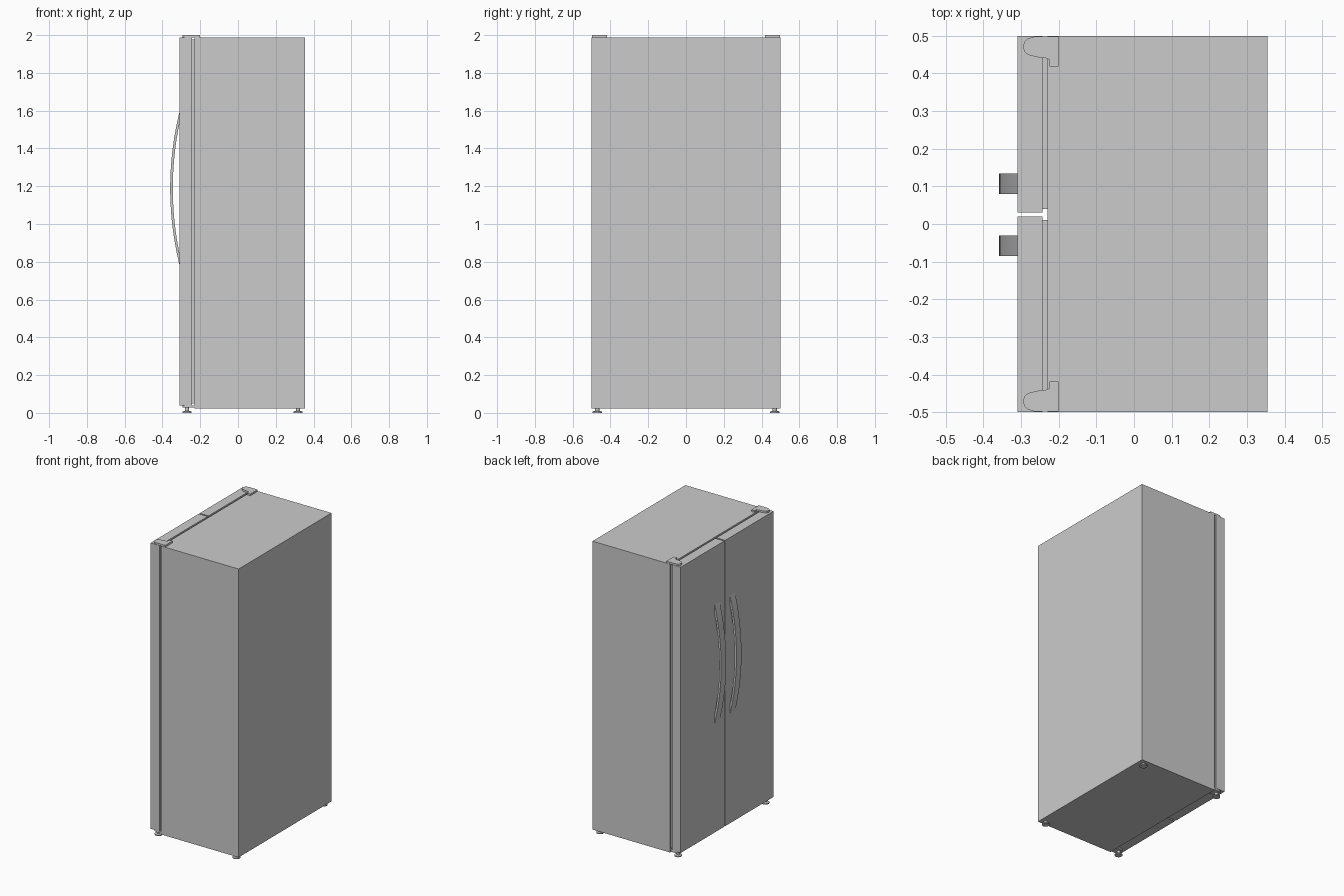
import bpy, bmesh, math

cube = bpy.data.objects.get("Cube")
if cube:
    bpy.data.objects.remove(cube, do_unlink=True)

GREY = (0.6, 0.6, 0.6, 1)
mat = bpy.data.materials.new("appliance_grey")
mat.use_nodes = True
mat.diffuse_color = GREY
mat.node_tree.nodes["Principled BSDF"].inputs["Base Color"].default_value = GREY


def finish(name, bm):
    bmesh.ops.recalc_face_normals(bm, faces=bm.faces)
    mesh = bpy.data.meshes.new(name)
    bm.to_mesh(mesh)
    bm.free()
    mesh.materials.append(mat)
    obj = bpy.data.objects.new(name, mesh)
    bpy.context.collection.objects.link(obj)
    return obj


def smooth(obj):
    bpy.ops.object.select_all(action="DESELECT")
    obj.select_set(True)
    bpy.context.view_layer.objects.active = obj
    bpy.ops.object.shade_smooth_by_angle(angle=math.radians(35))


def prism(name, points, offset):
    """Extrude a flat outline along an offset."""
    bm = bmesh.new()
    face = bm.faces.new([bm.verts.new(p) for p in points])
    new = bmesh.ops.extrude_face_region(bm, geom=[face])["geom"]
    verts = [v for v in new if isinstance(v, bmesh.types.BMVert)]
    bmesh.ops.translate(bm, verts=verts, vec=offset)
    return finish(name, bm)


def box(name, x0, x1, y0, y1, z0, z1):
    outline = [(x0, y0, z0), (x1, y0, z0), (x1, y1, z0), (x0, y1, z0)]
    return prism(name, outline, (0, 0, z1 - z0))


def arc(z0, z1, x_end, bulge, steps=24):
    """Circular arc in the xz plane, bowing towards -x."""
    half, mid = (z1 - z0) / 2, (z0 + z1) / 2
    r = (half ** 2 + bulge ** 2) / (2 * bulge)
    a = math.asin(half / r)
    pts = []
    for i in range(steps + 1):
        t = -a + 2 * a * i / steps
        pts.append((x_end + r - bulge - r * math.cos(t), mid + r * math.sin(t)))
    return pts


# Cabinet
box("cabinet", -0.23, 0.355, -0.5, 0.5, 0.022, 1.988)

# Doors, gaskets and bowed handles
for side, y0, y1, hy in (("right", 0.03, 0.5, 0.08), ("left", -0.5, 0.02, -0.085)):
    box(side + "_door", -0.31, -0.243, y0, y1, 0.04, 1.988)
    box(side + "_gasket", -0.243, -0.23, y0 + 0.01, y1 - 0.01, 0.05, 1.978)
    outer = arc(0.78, 1.597, -0.309, 0.05)
    inner = arc(0.84, 1.537, -0.309, 0.036)
    outline = [(x, hy, z) for x, z in outer + inner[::-1]]
    smooth(prism(side + "_handle", outline, (0, 0.054, 0)))

# Hinge covers on top, hinge brackets below, with adjustable feet
HINGE = [(-0.2, 0.418), (-0.2, 0.498), (-0.265, 0.498), (-0.282, 0.493),
         (-0.292, 0.483), (-0.295, 0.47), (-0.291, 0.457), (-0.28, 0.449),
         (-0.255, 0.443), (-0.235, 0.441), (-0.225, 0.437), (-0.225, 0.418)]


def foot(name, x, y, top):
    bm = bmesh.new()
    rings = [(0.024, 0), (0.024, 0.007), (0.011, 0.011), (0.011, top)]
    verts = [bm.verts.new((x + r, y, z)) for r, z in rings]
    edges = [bm.edges.new(p) for p in zip(verts, verts[1:])]
    bmesh.ops.spin(bm, geom=verts + edges, cent=(x, y, 0), axis=(0, 0, 1),
                   angle=math.tau, steps=24, use_merge=True)
    bmesh.ops.remove_doubles(bm, verts=bm.verts, dist=0.0001)
    bmesh.ops.holes_fill(bm, edges=bm.edges, sides=0)
    smooth(finish(name, bm))


for side, s in (("right", 1), ("left", -1)):
    prism(side + "_hinge_cover", [(x, s * y, 1.988) for x, y in HINGE], (0, 0, 0.012))
    prism(side + "_hinge_bracket", [(x, s * y, 0.028) for x, y in HINGE], (0, 0, 0.012))
    foot(side + "_front_foot", -0.27, s * 0.47, 0.03)
    foot(side + "_back_foot", 0.318, s * 0.47, 0.024)
